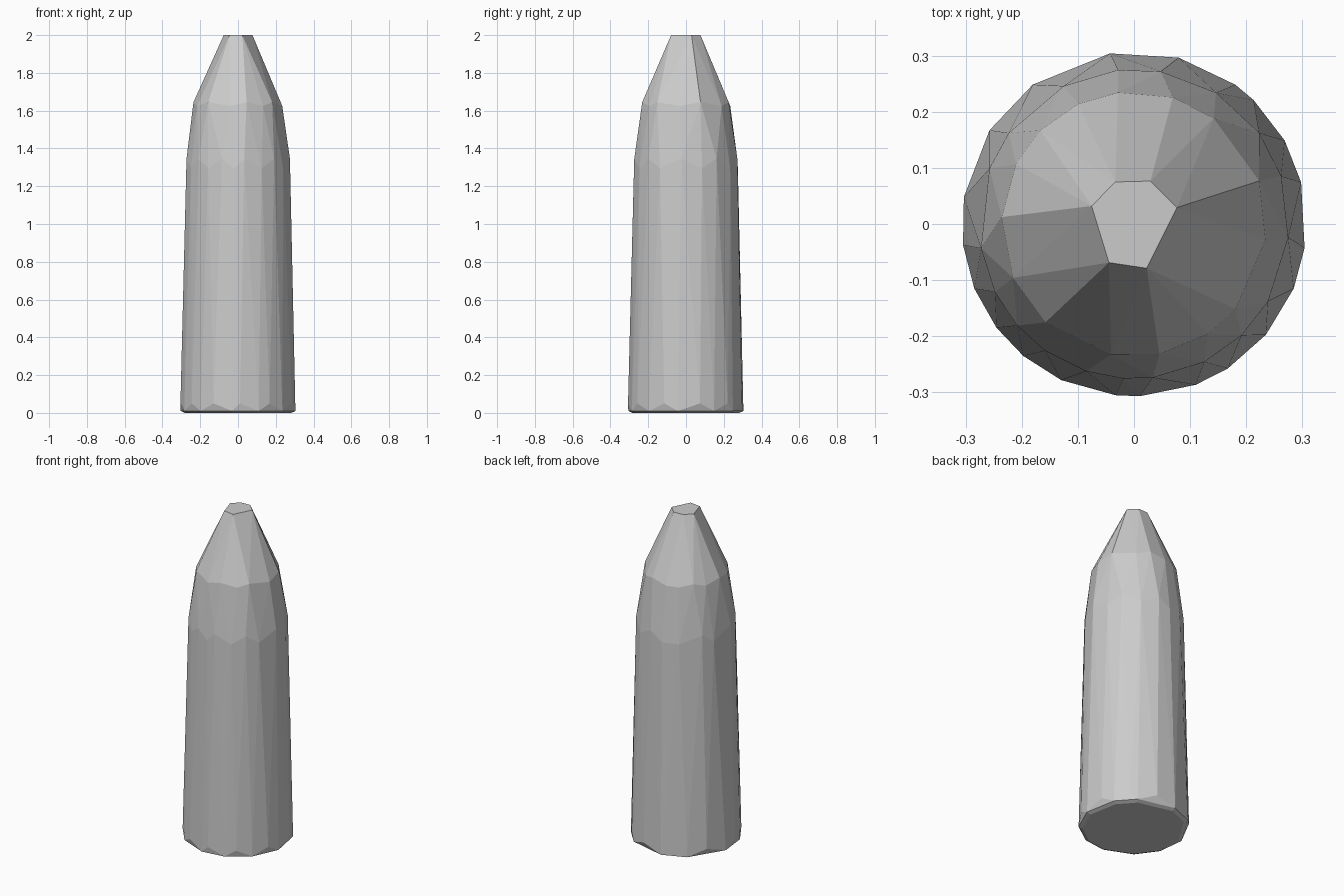
import bpy
import bmesh
from math import radians, sin, cos

default_cube = bpy.data.objects.get("Cube")
if default_cube:
    bpy.data.objects.remove(default_cube, do_unlink=True)


def flat_material(name, colour):
    mat = bpy.data.materials.new(name)
    mat.use_nodes = True
    mat.diffuse_color = colour
    for node in mat.node_tree.nodes:
        if node.type == 'BSDF_PRINCIPLED':
            node.inputs["Base Color"].default_value = colour
    return mat


def add_ring(bm, radius, height, angles, stagger=0.0):
    """Irregular ring whose corners alternate above and below the height."""
    for index, angle in enumerate(angles):
        a = radians(angle)
        offset = stagger if index % 2 else -stagger
        bm.verts.new((radius * cos(a), radius * sin(a), height + offset))


# Uneven facet directions for each level of the faceted shell, in degrees
foot_angles = [98, 75, 54, 46, 29, 14, -8, -22, -40, -57, -69, -88, -96,
               -115, -130, -143, -158, -173, 171, 147, 126]
body_angles = [96, 80, 58, 36, 18, -5, -30, -46, -63, -83, -94, -108, -125,
               -139, -154, -171, 159, 144, 117]
shoulder_angles = [97, 73, 53, 19, -7, -40, -56, -79, -100, -132, -156,
                   177, 153, 135, 115]
tip_angles = [114, 69, 21, -74, -123, 157]

bm = bmesh.new()

# Flat base and its chipped lower edge
add_ring(bm, 0.285, 0.0, foot_angles[::2])
add_ring(bm, 0.307, 0.03, foot_angles, 0.02)

# Tapered body, rounded shoulder and blunt tip
add_ring(bm, 0.276, 1.32, body_angles, 0.025)
add_ring(bm, 0.236, 1.635, shoulder_angles, 0.01)
add_ring(bm, 0.082, 2.0, tip_angles)

# Stretch a faceted skin over the rings
hull = bmesh.ops.convex_hull(bm, input=bm.verts)
spare = {v for v in hull["geom_interior"] + hull["geom_unused"]
         if isinstance(v, bmesh.types.BMVert)}
bmesh.ops.delete(bm, geom=list(spare), context='VERTS')
bmesh.ops.dissolve_limit(bm, angle_limit=radians(1.5),
                         verts=bm.verts, edges=bm.edges)
bmesh.ops.recalc_face_normals(bm, faces=bm.faces)

mesh = bpy.data.meshes.new("tapered_shell")
bm.to_mesh(mesh)
bm.free()
mesh.materials.append(flat_material("plain grey", (0.6, 0.6, 0.6, 1.0)))
shell = bpy.data.objects.new("tapered_shell", mesh)
bpy.context.collection.objects.link(shell)
